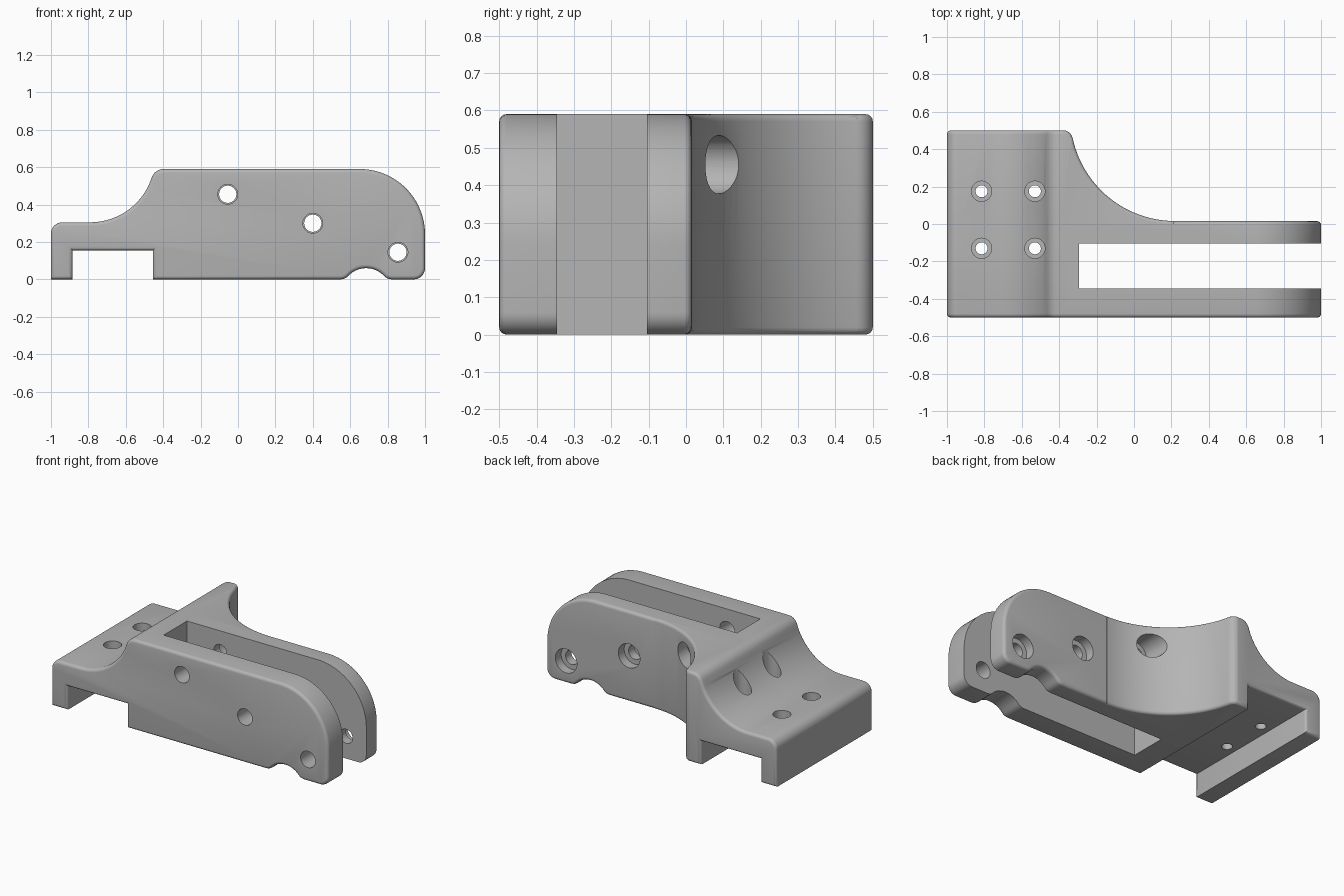
import bpy, bmesh, math
from mathutils import Vector

if "Cube" in bpy.data.objects:
    bpy.data.objects.remove(bpy.data.objects["Cube"])

grey = bpy.data.materials.new("satin_grey")
grey.diffuse_color = (0.46, 0.46, 0.46, 1)
grey.use_nodes = True
grey.node_tree.nodes["Principled BSDF"].inputs["Base Color"].default_value = grey.diffuse_color


def arc(cx, cy, r, a0, a1, n):
    """Points on an arc, angles in degrees."""
    angles = [math.radians(a0 + (a1 - a0) * i / n) for i in range(n + 1)]
    return [(cx + r * math.cos(a), cy + r * math.sin(a)) for a in angles]


def prism(name, outline, axis, lo, hi, rim=0.0):
    """Extrude an outline along y or z, rounding both rims."""
    def place(p, d):
        return (p[0], d, p[1]) if axis == "y" else (p[0], p[1], d)
    bm = bmesh.new()
    a = [bm.verts.new(place(p, lo)) for p in outline]
    b = [bm.verts.new(place(p, hi)) for p in outline]
    caps = [bm.faces.new(a), bm.faces.new(b)]
    n = len(outline)
    for i in range(n):
        j = (i + 1) % n
        bm.faces.new((a[i], a[j], b[j], b[i]))
    bmesh.ops.recalc_face_normals(bm, faces=bm.faces[:])
    if rim:
        edges = list({e for f in caps for e in f.edges})
        bmesh.ops.bevel(bm, geom=edges, offset=rim, segments=4, profile=0.5,
                        affect="EDGES", clamp_overlap=False)
    mesh = bpy.data.meshes.new(name)
    bm.to_mesh(mesh)
    bm.free()
    ob = bpy.data.objects.new(name, mesh)
    bpy.context.collection.objects.link(ob)
    mesh.materials.append(grey)
    return ob


def combine(ob, other, operation):
    """Apply a boolean and discard the second solid."""
    mod = ob.modifiers.new("combine", "BOOLEAN")
    mod.operation, mod.solver, mod.object = operation, "EXACT", other
    bpy.context.view_layer.objects.active = ob
    bpy.ops.object.modifier_apply(modifier=mod.name)
    bpy.data.objects.remove(other)


def bore(ob, axis, u, v, r, lo, hi):
    combine(ob, prism("bore", arc(u, v, r, 0, 352.5, 47), axis, lo, hi), "DIFFERENCE")


# Side outline: clamp notch, bottom relief, rounded nose, scooped shoulder
side = [(-1, 0), (-0.885, 0), (-0.885, 0.155), (-0.455, 0.155), (-0.455, 0),
        (0.55, 0), (0.57, 0.004)]
side += arc(0.685, -0.071, 0.131, 140, 40, 12)
side += [(0.80, 0.004), (0.82, 0)]
side += arc(0.94, 0.06, 0.06, -90, 0, 8)
side += arc(0.65, 0.24, 0.35, 0, 90, 24)
side += arc(-0.398, 0.523, 0.067, 90, 162, 8)
side += arc(-0.79, 0.65, 0.345, -18, -90, 20)
side += arc(-0.94, 0.245, 0.06, 90, 180, 8)

# Plan outline of the rear wing with its concave sweep
e = 0.0007
plan = [(-1.2, -0.1), (0.22, -0.1)]
plan += arc(0.22, 0.575 + e, 0.56, 270, 192, 28)
plan += arc(-0.379, 0.448 + e, 0.052, 12, 90, 8)
plan += [(-1.2, 0.5 + e)]

# Main body and rear wing
body = prism("bracket_body", side, "y", -0.5, 0.015, 0.02)
wing = prism("rear_wing", side, "y", -0.25, 0.5, 0.02)
combine(wing, prism("wing_plan", plan, "z", -e, 0.59 + e, 0.02), "INTERSECT")
combine(body, wing, "UNION")

# Slot between the two arms
slot = [(-0.295, -0.345), (1.2, -0.345), (1.2, -0.105), (-0.295, -0.105)]
combine(body, prism("slot", slot, "z", -0.2, 0.8), "DIFFERENCE")

# Cross-pin holes, counterbored from the rear
for x, z in ((-0.055, 0.455), (0.4, 0.3), (0.855, 0.145)):
    bore(body, "y", x, z, 0.053, -0.7, -0.2)
    bore(body, "y", x, z, 0.046, -0.25, 0.3)
    bore(body, "y", x, z, 0.078, -0.045, 0.6)

# Clamp screw holes, counterbored from above
for x in (-0.815, -0.53):
    for y in (0.175, -0.13):
        bore(body, "z", x, y, 0.032, -0.1, 0.5)
        bore(body, "z", x, y, 0.054, 0.225, 0.8)

# Smooth curves with crisp edges
bpy.ops.object.select_all(action="DESELECT")
body.select_set(True)
bpy.context.view_layer.objects.active = body
bpy.ops.object.shade_smooth_by_angle(angle=math.radians(30))
